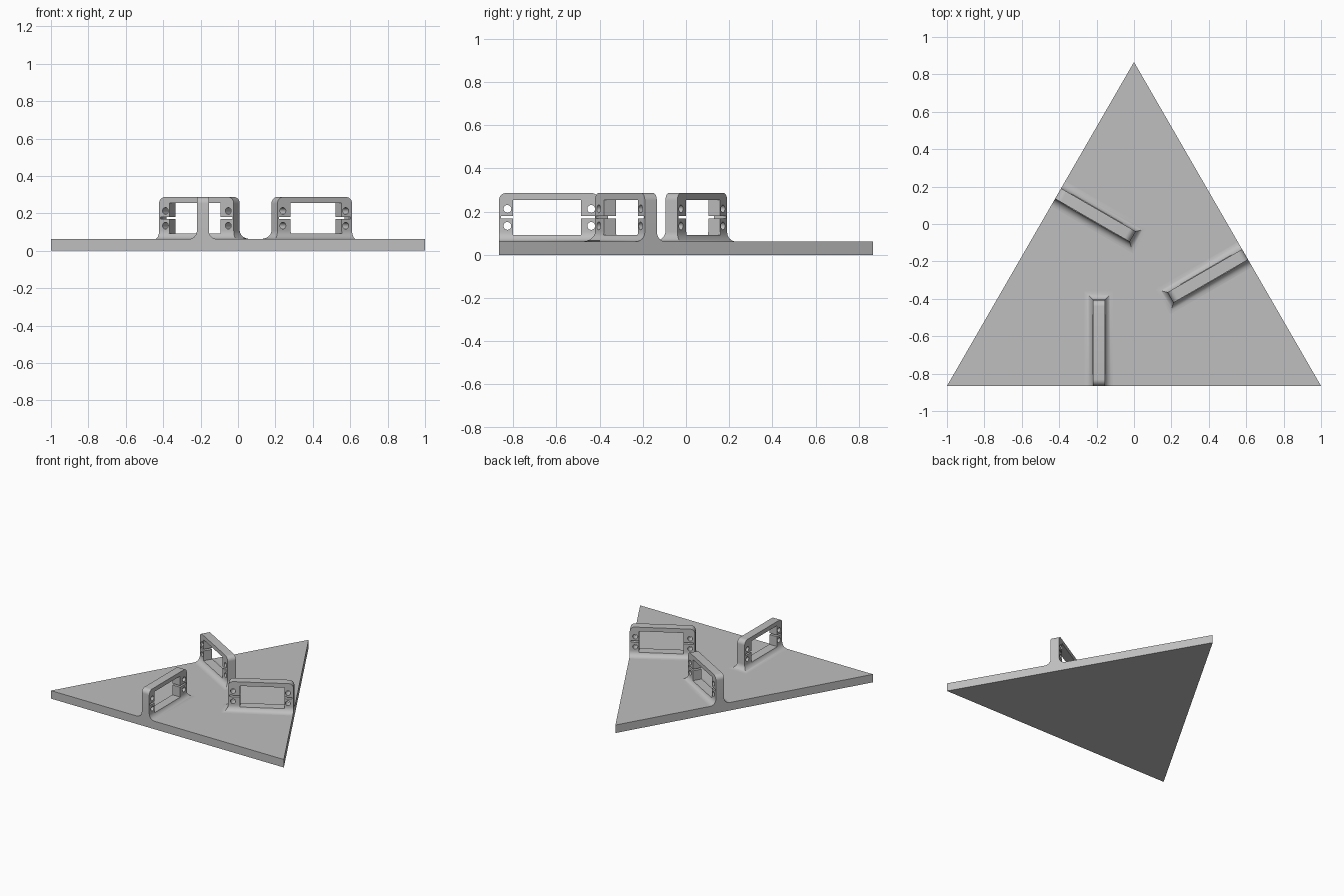
import bpy, bmesh, math
from mathutils import Matrix, Vector

cube = bpy.data.objects.get("Cube")
if cube:
    bpy.data.objects.remove(cube)

EDGE_Y = -math.sqrt(3) / 2          # front edge of the triangle
CENTROID = Vector((0, EDGE_Y + 1 / math.sqrt(3), 0))
PLATE = 0.062                       # plate thickness
TOP = 0.287                         # top of the brackets
BX, HALF, INNER_Y = -0.188, 0.032, -0.405

grey = bpy.data.materials.new("grey")
grey.use_nodes = True
color = (0.52, 0.52, 0.52, 1)
grey.diffuse_color = color
grey.node_tree.nodes["Principled BSDF"].inputs["Base Color"].default_value = color


def add_object(name, bm):
    bmesh.ops.recalc_face_normals(bm, faces=bm.faces)
    mesh = bpy.data.meshes.new(name)
    bm.to_mesh(mesh)
    bm.free()
    mesh.materials.append(grey)
    obj = bpy.data.objects.new(name, mesh)
    bpy.context.collection.objects.link(obj)
    return obj


def loft(name, rings):
    """Join stacked rings of points and cap both ends."""
    bm = bmesh.new()
    loops = [[bm.verts.new(p) for p in ring] for ring in rings]
    n = len(loops[0])
    for a, b in zip(loops, loops[1:]):
        for i in range(n):
            j = (i + 1) % n
            bm.faces.new((a[i], a[j], b[j], b[i]))
    bm.faces.new(loops[0][::-1])
    bm.faces.new(loops[-1])
    return add_object(name, bm)


def box_cutter(y0, y1, z0, z1):
    bm = bmesh.new()
    size = Matrix.Diagonal((0.4, y1 - y0, z1 - z0, 1))
    place = Matrix.Translation((BX, (y0 + y1) / 2, (z0 + z1) / 2))
    bmesh.ops.create_cube(bm, size=1, matrix=place @ size)
    return add_object("cutter", bm)


def hole_cutter(y, z, r):
    bm = bmesh.new()
    turn = Matrix.Translation((BX, y, z)) @ Matrix.Rotation(math.pi / 2, 4, 'Y')
    bmesh.ops.create_cone(bm, cap_ends=True, segments=24, radius1=r, radius2=r,
                          depth=0.4, matrix=turn)
    return add_object("cutter", bm)


# Triangular base plate
corners = [(-1, EDGE_Y), (1, EDGE_Y), (0, -EDGE_Y)]
loft("base_plate", [[(x, y, z) for x, y in corners] for z in (0, PLATE)])


# Bracket: mitred concave foot, straight wall and rounded upper corners
def bracket_ring(z, flare, inset):
    x0, x1 = BX - HALF - flare, BX + HALF + flare
    y0, y1 = EDGE_Y + inset, INNER_Y + flare - inset
    return [(x0, y0, z), (x1, y0, z), (x1, y1, z), (x0, y1, z)]


STEPS, FOOT, ROUND = 8, 0.045, 0.035
angles = [i / STEPS * math.pi / 2 for i in range(STEPS + 1)]
rings = [bracket_ring(PLATE + FOOT * (1 - math.cos(a)), FOOT * (1 - math.sin(a)), 0)
         for a in angles]
rings += [bracket_ring(TOP - ROUND * (1 - math.sin(a)), 0, ROUND * (1 - math.cos(a)))
          for a in angles]
bracket = loft("bracket_front", rings)

# Window, wire slot and four screw holes
cutters = [box_cutter(-0.802, -0.487, 0.093, 0.255),
           box_cutter(-0.857, -0.414, 0.169, 0.181)]
cutters += [hole_cutter(y, z, 0.018) for y in (-0.827, -0.439) for z in (0.134, 0.213)]
for cutter in cutters:
    cutter.hide_render = True
    mod = bracket.modifiers.new("cut", 'BOOLEAN')
    mod.operation = 'DIFFERENCE'
    mod.solver = 'EXACT'
    mod.object = cutter
depsgraph = bpy.context.evaluated_depsgraph_get()
mesh = bpy.data.meshes.new_from_object(bracket.evaluated_get(depsgraph))
bracket.modifiers.clear()
bracket.data = mesh
for cutter in cutters:
    bpy.data.objects.remove(cutter)

bpy.ops.object.select_all(action='DESELECT')
bracket.select_set(True)
bpy.context.view_layer.objects.active = bracket
bpy.ops.object.shade_smooth_by_angle(angle=math.radians(30))

# Repeat the bracket on the other two edges
for name, turn in (("bracket_left", 120), ("bracket_right", 240)):
    copy = bpy.data.objects.new(name, bracket.data)
    copy.matrix_world = (Matrix.Translation(CENTROID)
                         @ Matrix.Rotation(math.radians(turn), 4, 'Z')
                         @ Matrix.Translation(-CENTROID))
    bpy.context.collection.objects.link(copy)
